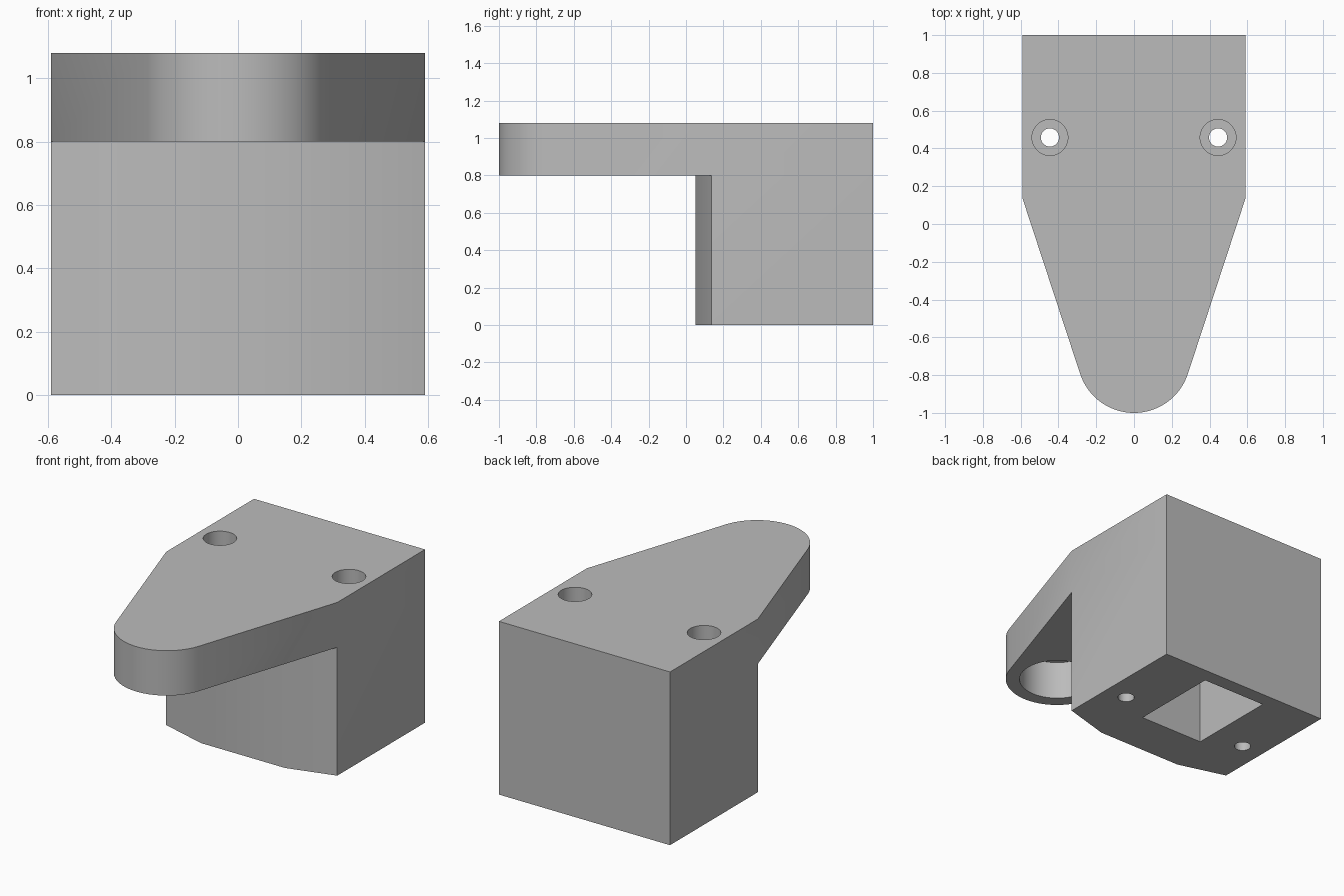
import bpy, bmesh
from math import cos, sin, pi, radians, atan2

cube = bpy.data.objects.get("Cube")
if cube:
    bpy.data.objects.remove(cube)

grey = bpy.data.materials.new("plain_grey")
grey.use_nodes = True
GREY = (0.5, 0.5, 0.5, 1)
grey.diffuse_color = GREY
grey.node_tree.nodes["Principled BSDF"].inputs["Base Color"].default_value = GREY

HALF, SHOULDER, TOP, SHELF = 0.59, 0.135, 1.08, 0.8
TIP_Y, TIP_R = -0.7, 0.3


def prism(name, outline, z0, z1):
    """Extrude a counter-clockwise outline between two heights."""
    bm = bmesh.new()
    base = bm.faces.new([bm.verts.new((x, y, z0)) for x, y in outline])
    new = bmesh.ops.extrude_face_region(bm, geom=[base])["geom"]
    bmesh.ops.translate(bm, vec=(0, 0, z1 - z0),
                        verts=[v for v in new if isinstance(v, bmesh.types.BMVert)])
    bmesh.ops.recalc_face_normals(bm, faces=bm.faces)
    mesh = bpy.data.meshes.new(name)
    bm.to_mesh(mesh)
    bm.free()
    mesh.materials.append(grey)
    obj = bpy.data.objects.new(name, mesh)
    bpy.context.collection.objects.link(obj)
    return obj


def arc(x, y, r, start, end, steps):
    return [(x + r * cos(start + (end - start) * i / steps),
             y + r * sin(start + (end - start) * i / steps)) for i in range(steps + 1)]


def circle(x, y, r, steps=48):
    return arc(x, y, r, 0, 2 * pi, steps)[:-1]


def combine(target, other, operation):
    """Apply a boolean and discard the helper."""
    mod = target.modifiers.new(operation.lower(), "BOOLEAN")
    mod.operation, mod.object, mod.solver = operation, other, "EXACT"
    bpy.context.view_layer.objects.active = target
    bpy.ops.object.modifier_apply(modifier=mod.name)
    bpy.data.objects.remove(other)


# Block with a shallow three-facet front
bracket = prism("mounting_bracket",
                [(-HALF, SHOULDER), (-0.29, 0.05), (0.29, 0.05),
                 (HALF, SHOULDER), (HALF, 1), (-HALF, 1)], 0, SHELF)

# Tapered top plate with a round nose
lean = atan2(HALF - 0.285, SHOULDER + 0.79)
nose = arc(0, TIP_Y, TIP_R, pi + lean, 2 * pi - lean, 40)
plate = prism("top_plate", [(-HALF, SHOULDER)] + nose +
              [(HALF, SHOULDER), (HALF, 1), (-HALF, 1)], SHELF, TOP)
combine(bracket, plate, "UNION")

# Pocket under the block and round recess under the nose
pocket = prism("pocket_cutter", [(-0.22, 0.34), (0.22, 0.34), (0.22, 0.91), (-0.22, 0.91)],
               -0.1, SHELF)
combine(bracket, pocket, "DIFFERENCE")
combine(bracket, prism("recess_cutter", circle(0, TIP_Y, 0.22), 0.7, SHELF + 0.24),
        "DIFFERENCE")

# Counterbored screw holes
for x in (-0.445, 0.445):
    combine(bracket, prism("bore_cutter", circle(x, 0.458, 0.095), SHELF, TOP + 0.1),
            "DIFFERENCE")
    combine(bracket, prism("hole_cutter", circle(x, 0.458, 0.048), -0.1, TOP + 0.1),
            "DIFFERENCE")

bpy.ops.object.select_all(action="DESELECT")
bracket.select_set(True)
bpy.context.view_layer.objects.active = bracket
bpy.ops.object.shade_smooth_by_angle(angle=radians(30))
